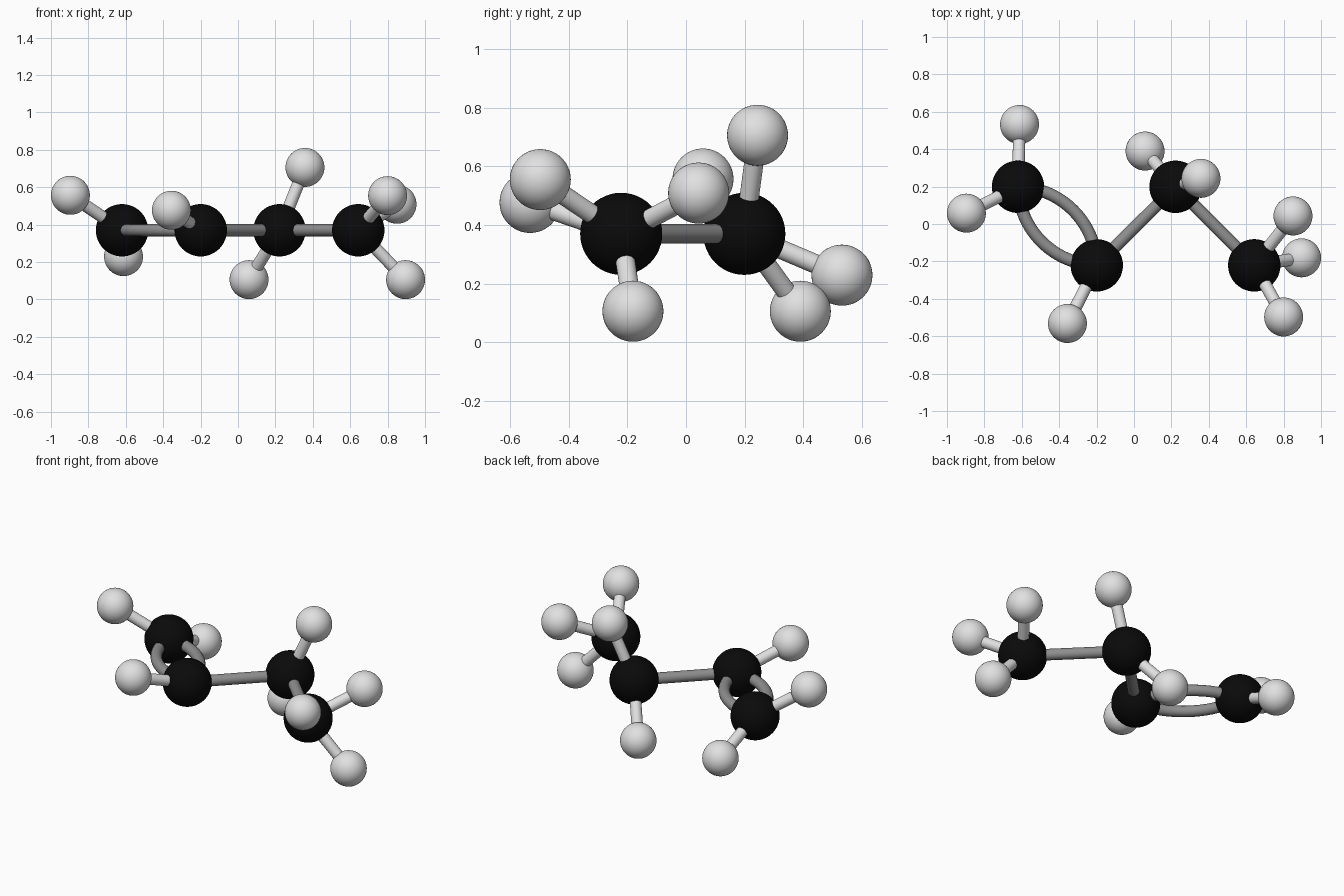
import bpy, math
from mathutils import Vector

if "Cube" in bpy.data.objects:
    bpy.data.objects.remove(bpy.data.objects["Cube"])

CARBON_R, HYDROGEN_R, BOND_R = 0.14, 0.104, 0.033
Z = 0.37  # height of the carbon chain


def material(name, v):
    m = bpy.data.materials.new(name)
    m.diffuse_color = (v, v, v, 1)
    m.use_nodes = True
    m.node_tree.nodes["Principled BSDF"].inputs["Base Color"].default_value = m.diffuse_color
    return m


black = material("carbon black", 0.003)
white = material("hydrogen light grey", 0.75)
grey = material("bond grey", 0.27)


def finish(obj, name, mat):
    obj.name = name
    obj.data.materials.append(mat)
    bpy.ops.object.shade_smooth_by_angle(angle=math.radians(40))


def ball(name, pos, radius, mat):
    bpy.ops.mesh.primitive_uv_sphere_add(segments=48, ring_count=24, radius=radius, location=pos)
    finish(bpy.context.object, name, mat)


def stick(name, a, b, mat):
    d = b - a
    bpy.ops.mesh.primitive_cylinder_add(vertices=32, radius=BOND_R, depth=d.length, location=(a + b) / 2)
    bpy.context.object.rotation_euler = d.to_track_quat('Z', 'Y').to_euler()
    finish(bpy.context.object, name, mat)


def arc_bond(name, a, b, side, mat):
    # circular arc from a to b, bulging sideways in the horizontal plane
    d = b - a
    half = d.length / 2
    sag = 0.119
    r = (half ** 2 + sag ** 2) / (2 * sag)
    u = d.normalized()
    n = Vector((-u.y, u.x, 0)) * side
    centre = (a + b) / 2 - n * (r - sag)
    sweep = math.asin(half / r)
    curve = bpy.data.curves.new(name, 'CURVE')
    curve.dimensions = '3D'
    curve.bevel_depth = BOND_R
    curve.bevel_resolution = 6
    spline = curve.splines.new('POLY')
    steps = 32
    spline.points.add(steps)
    for i, p in enumerate(spline.points):
        t = -sweep + 2 * sweep * i / steps
        p.co = (*(centre + u * r * math.sin(t) + n * r * math.cos(t)), 1)
        p.radius = 1
    spline.use_smooth = True
    curve.materials.append(mat)
    bpy.context.collection.objects.link(bpy.data.objects.new(name, curve))


# Zigzag carbon chain
carbons = [Vector((-0.62 + 0.421 * i, 0.199 if i % 2 == 0 else -0.221, Z)) for i in range(4)]
for i, c in enumerate(carbons):
    ball(f"carbon_{i + 1}", c, CARBON_R, black)

# Double bond, then single bonds
for side, label in ((1, "back"), (-1, "front")):
    arc_bond(f"double_bond_{label}", carbons[0], carbons[1], side, grey)
for i in (1, 2):
    stick(f"carbon_bond_{i}", carbons[i], carbons[i + 1], grey)

# Hydrogens grouped by the carbon they join
hydrogens = [
    [(-0.612, 0.532, 0.229), (-0.896, 0.058, 0.557)],
    [(-0.356, -0.532, 0.477)],
    [(0.059, 0.39, 0.106), (0.358, 0.244, 0.706)],
    [(0.85, 0.043, 0.509), (0.896, -0.181, 0.106), (0.80, -0.497, 0.555)],
]
for i, group in enumerate(hydrogens):
    for j, pos in enumerate(group):
        p = Vector(pos)
        ball(f"hydrogen_{i + 1}_{j + 1}", p, HYDROGEN_R, white)
        stick(f"hydrogen_bond_{i + 1}_{j + 1}", carbons[i], p, white)
